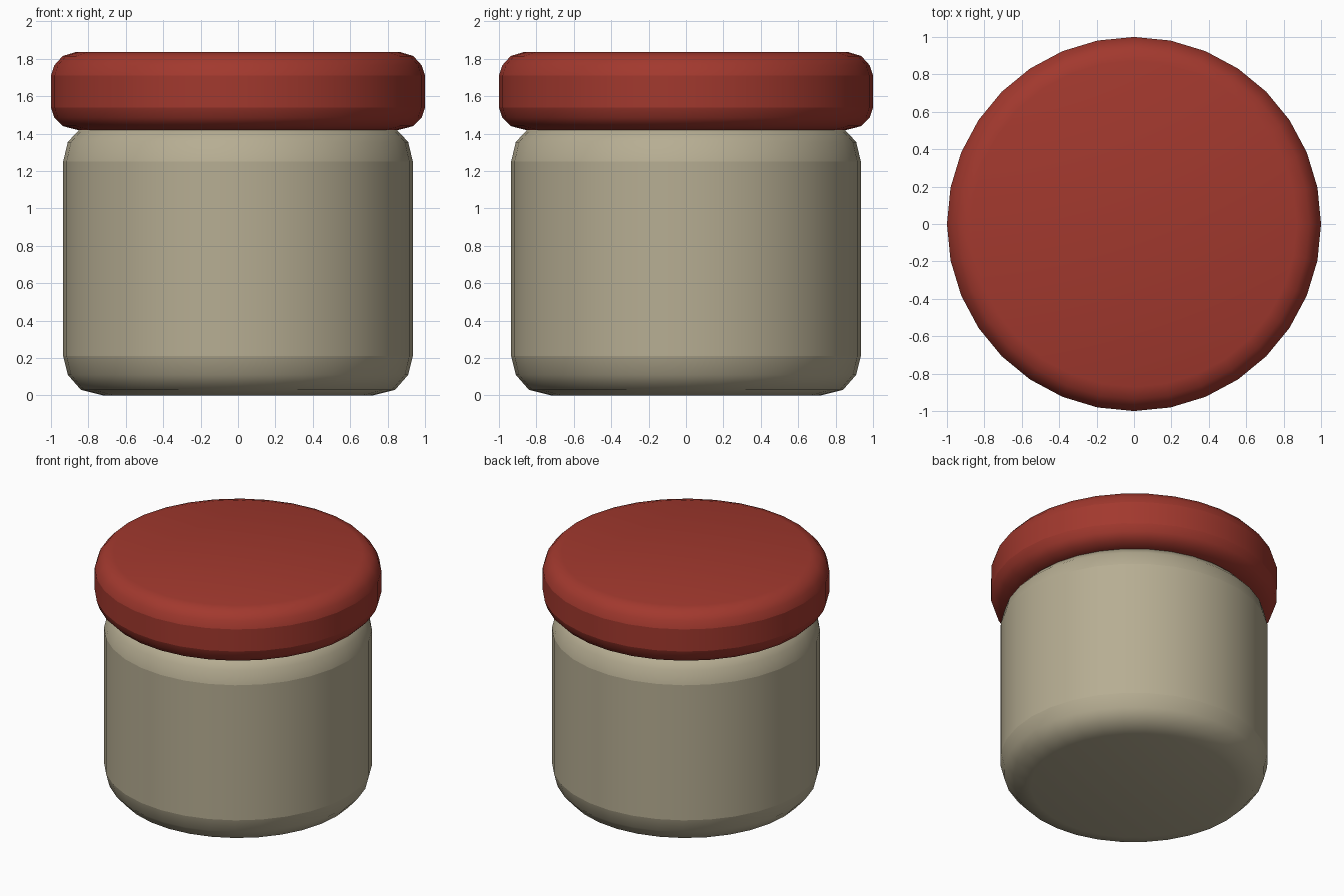
import bpy, bmesh
from math import cos, sin, tau

if "Cube" in bpy.data.objects:
    bpy.data.objects.remove(bpy.data.objects["Cube"])

SIDES = 32


def material(name, colour):
    m = bpy.data.materials.new(name)
    m.diffuse_color = (*colour, 1)
    m.use_nodes = True
    m.node_tree.nodes["Principled BSDF"].inputs["Base Color"].default_value = m.diffuse_color
    return m


def turned(name, profile, creases, mat):
    """Closed solid of revolution from (radius, z) points; creases are ring indices."""
    bm = bmesh.new()
    rings = [[bm.verts.new((r * cos(tau * i / SIDES), r * sin(tau * i / SIDES), z))
              for i in range(SIDES)] for r, z in profile]
    for low, high in zip(rings, rings[1:]):
        for i in range(SIDES):
            j = (i + 1) % SIDES
            bm.faces.new((low[i], low[j], high[j], high[i]))
    bm.faces.new(rings[0][::-1])
    bm.faces.new(rings[-1])
    for f in bm.faces:
        f.smooth = True
    for k in creases:
        for i in range(SIDES):
            bm.edges.get((rings[k][i], rings[k][(i + 1) % SIDES])).smooth = False
    mesh = bpy.data.meshes.new(name)
    bm.to_mesh(mesh)
    bm.free()
    mesh.materials.append(mat)
    obj = bpy.data.objects.new(name, mesh)
    bpy.context.collection.objects.link(obj)
    return obj


# Jar body with rounded base and shoulder (the shoulder tucks into the lid)
turned("jar_body",
       [(.72, 0), (.84, .03), (.91, .11), (.935, .21),
        (.935, 1.25), (.91, 1.355), (.84, 1.43), (.72, 1.46)],
       (3, 4), material("cream", (.47, .42, .29)))

# Rounded lid
turned("lid",
       [(.86, 1.42), (.937, 1.44), (.982, 1.485), (1, 1.54),
        (1, 1.71), (.982, 1.765), (.937, 1.815), (.87, 1.835)],
       (3, 4), material("red", (.36, .04, .027)))
